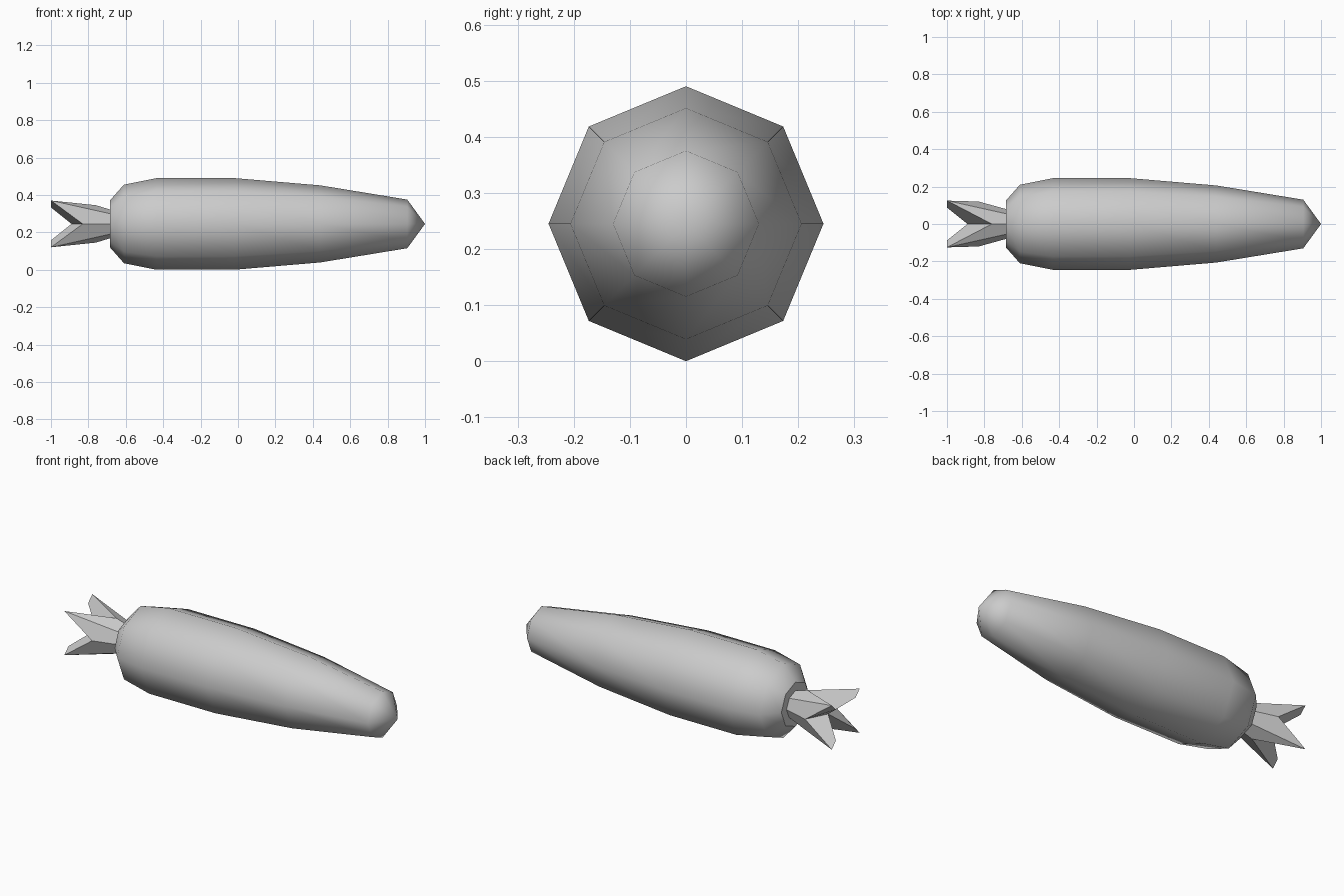
import bpy, bmesh
from math import sin, cos, pi

if "Cube" in bpy.data.objects:
    bpy.data.objects.remove(bpy.data.objects["Cube"])

CZ = 0.245  # height of the long axis


def finish(bm, name):
    bmesh.ops.remove_doubles(bm, verts=bm.verts, dist=0.0005)
    bmesh.ops.recalc_face_normals(bm, faces=bm.faces)
    mesh = bpy.data.meshes.new(name)
    bm.to_mesh(mesh)
    bm.free()
    obj = bpy.data.objects.new(name, mesh)
    obj.location.z = CZ
    bpy.context.collection.objects.link(obj)
    return obj


# Root: eight-sided rings along x, pointed nose, flat crown
profile = [(-0.685, 0.125), (-0.61, 0.21), (-0.435, 0.245), (-0.02, 0.245),
           (0.44, 0.206), (0.905, 0.13)]
bm = bmesh.new()
rings = [[bm.verts.new((x, r * cos(i * pi / 4), r * sin(i * pi / 4)))
          for i in range(8)] for x, r in profile]
nose = bm.verts.new((1.0, 0, 0))
for i in range(8):
    j = (i + 1) % 8
    for a, b in zip(rings, rings[1:]):
        bm.faces.new((a[i], a[j], b[j], b[i])).smooth = True
    bm.faces.new((rings[-1][i], rings[-1][j], nose)).smooth = True
bm.faces.new(rings[0]).smooth = False
for e in bm.edges:
    if any(not f.smooth for f in e.link_faces):
        e.smooth = False
finish(bm, "carrot_root")

# Leaves: one split-open leaf in each quadrant, mirrored in y and z
base_a, base_d, base_b = (-0.685, 0, 0.077), (-0.685, 0.055, 0.055), (-0.685, 0.08, 0)
fork_a, fork_b, fork_c = (-0.76, 0, 0.10), (-0.83, 0.12, 0), (-0.89, 0, 0)
tip_out, tip_in = (-1.0, 0.125, 0.125), (-1.0, 0.088, 0.088)
leaf_faces = [(base_a, base_d, tip_out, fork_a),
              (base_d, base_b, fork_b, tip_out),
              (fork_a, tip_out, tip_in, fork_c),
              (fork_b, fork_c, tip_in, tip_out)]
bm = bmesh.new()
for sy in (1, -1):
    for sz in (1, -1):
        for face in leaf_faces:
            bm.faces.new([bm.verts.new((x, y * sy, z * sz)) for x, y, z in face])
finish(bm, "carrot_leaves")
